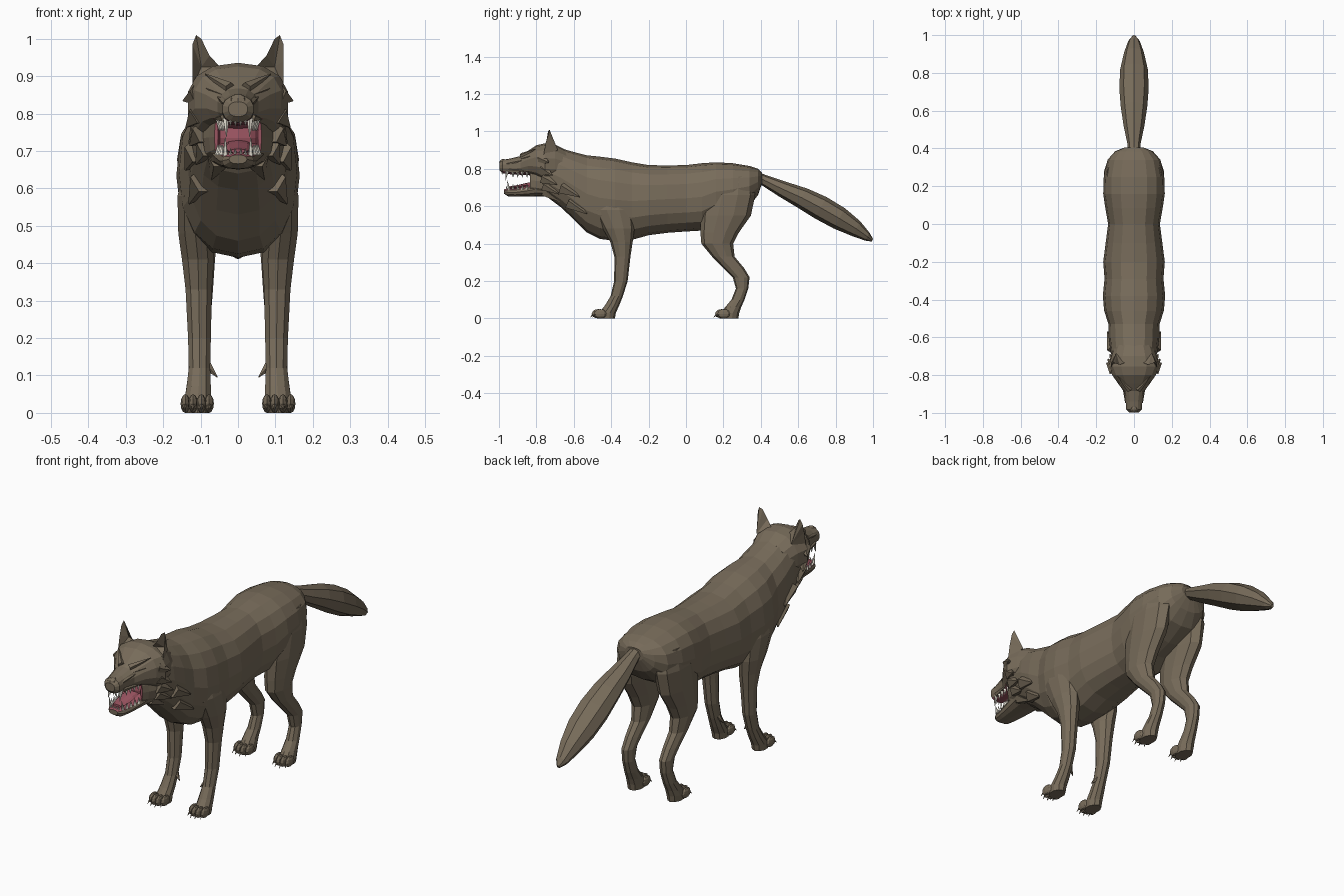
import bpy, bmesh, math
from mathutils import Vector, Matrix


def material(name, rgb):
    m = bpy.data.materials.new(name)
    m.diffuse_color = (*rgb, 1)
    return m


FUR = material("brown_fur", (0.185, 0.148, 0.102))
PINK = material("mouth_pink", (0.33, 0.09, 0.12))
CREAM = material("tooth_cream", (0.80, 0.76, 0.66))


def finish(name, bm, mats=(FUR,), mirror=False, rule=None):
    bmesh.ops.recalc_face_normals(bm, faces=bm.faces)
    bm.normal_update()
    if rule:
        for f in bm.faces:
            f.material_index = int(rule(f.calc_center_median(), f.normal))
    me = bpy.data.meshes.new(name)
    bm.to_mesh(me)
    bm.free()
    ob = bpy.data.objects.new(name, me)
    bpy.context.collection.objects.link(ob)
    for m in mats:
        me.materials.append(m)
    if mirror:
        ob.modifiers.new("mirror", 'MIRROR').use_mirror_merge = False
    return ob


def loft(name, rings, n=12, v=(0, 0, 1), power=1.0, **kw):
    """Skin a tube over rings (x, y, z, half_x, half_v); v is the ring's second axis."""
    bm, v, rows = bmesh.new(), Vector(v), []

    def soft(t):
        return math.copysign(abs(t) ** power, t) if abs(t) > 1e-6 else 0
    for x, y, z, rx, rv in rings:
        row = []
        for k in range(n):
            a = 2 * math.pi * k / n
            row.append(bm.verts.new(Vector((x + rx * soft(math.sin(a)), y, z)) + v * rv * soft(math.cos(a))))
        rows.append(row)
    for r0, r1 in zip(rows, rows[1:]):
        for k in range(n):
            j = (k + 1) % n
            bm.faces.new((r0[k], r0[j], r1[j], r1[k]))
    bm.faces.new(rows[0])
    bm.faces.new(rows[-1])
    return finish(name, bm, **kw)


def spike(bm, base, tip, r, sides=5):
    base, tip = Vector(base), Vector(tip)
    d = tip - base
    rot = d.to_track_quat('Z', 'Y').to_matrix().to_4x4()
    bmesh.ops.create_cone(bm, cap_ends=True, segments=sides, radius1=r, radius2=r * 0.08,
                          depth=d.length, matrix=Matrix.Translation((base + tip) / 2) @ rot)


def blob(bm, c, size, u=8, w=6):
    bmesh.ops.create_uvsphere(bm, u_segments=u, v_segments=w, radius=1,
                              matrix=Matrix.Translation(c) @ Matrix.Diagonal((*size, 1)))


# Torso, chest and neck: y, top, bottom, half width
torso = [(.405, .78, .72, .05), (.385, .80, .66, .10), (.34, .815, .60, .14), (.25, .83, .55, .16),
         (.16, .835, .52, .163), (.085, .83, .47, .152), (0, .82, .465, .137), (-.1, .818, .458, .15),
         (-.2, .82, .445, .163), (-.29, .835, .42, .156), (-.38, .855, .415, .165), (-.46, .865, .425, .158),
         (-.53, .872, .46, .135), (-.60, .89, .53, .134), (-.67, .91, .595, .125), (-.73, .92, .64, .112),
         (-.76, .90, .68, .08)]
loft("torso", [(0, y, (t + b) / 2, w, (t - b) / 2) for y, t, b, w in torso], n=16, power=.88)

# Tail
loft("tail", [(0, .36, .77, .03, .02), (0, .42, .738, .034, .03), (0, .52, .69, .055, .044),
              (0, .62, .645, .07, .057), (0, .72, .592, .078, .065), (0, .82, .535, .073, .062),
              (0, .91, .48, .052, .045), (0, .97, .437, .03, .024), (0, .996, .418, .008, .008)],
     n=8, v=(0, .481, .877))

# Legs: z, x, y, half width, half depth
front = [(.68, .10, -.40, .04, .09), (.58, .117, -.39, .047, .11), (.48, .114, -.36, .048, .085),
         (.41, .107, -.345, .045, .06), (.33, .105, -.34, .037, .043), (.2, .103, -.348, .032, .036),
         (.12, .103, -.37, .030, .033), (.07, .105, -.395, .034, .038), (.03, .108, -.42, .037, .045),
         (0, .108, -.425, .034, .045)]
hind = [(.76, .085, .25, .06, .10), (.66, .10, .235, .063, .135), (.55, .105, .212, .057, .135),
        (.46, .105, .18, .05, .103), (.40, .105, .167, .045, .085), (.33, .103, .20, .038, .06),
        (.27, .103, .255, .033, .055), (.22, .103, .295, .03, .045), (.16, .103, .30, .028, .033),
        (.10, .105, .278, .03, .035), (.06, .107, .252, .034, .043), (.03, .108, .235, .037, .05),
        (0, .108, .23, .034, .05)]
for label, leg, heel in (("front", front, -.425), ("hind", hind, .235)):
    loft(label + "_leg", [(x, y, z, rx, ry) for z, x, y, rx, ry in leg],
         n=10, v=(0, 1, 0), mirror=True)
    # Toes and claws
    bm = bmesh.new()
    for dx, dy in ((-.032, .012), (-.011, 0), (.011, 0), (.032, .012)):
        x, y = .109 + dx, heel - .045 + dy
        blob(bm, (x, y, .025), (.0125, .034, .025))
        spike(bm, (x, y - .022, .026), (x + dx * .1, y - .042, .006), .007, 4)
    finish(label + "_toes", bm, mirror=True)
bm = bmesh.new()
spike(bm, (.082, -.365, .125), (.055, -.375, .095), .013)
finish("dewclaws", bm, mirror=True)

# Skull and muzzle, pink on the palate
loft("head", [(0, -.64, .81, .10, .09), (0, -.70, .825, .122, .105), (0, -.755, .828, .137, .108),
              (0, -.80, .838, .118, .088), (0, -.845, .832, .086, .064), (0, -.885, .818, .056, .05),
              (0, -.94, .813, .044, .042), (0, -.982, .812, .042, .036), (0, -.998, .812, .026, .02)],
     n=14, power=.85, mats=(FUR, PINK),
     rule=lambda c, n: c.y < -.80 and c.y > -.97 and n.z < -.55 and abs(c.x) < .05)

# Lower jaw, pink on its upper surface
loft("lower_jaw", [(0, -.72, .70, .09, .05), (0, -.79, .695, .072, .042), (0, -.85, .682, .06, .03),
                   (0, -.91, .674, .05, .023), (0, -.95, .674, .042, .022), (0, -.972, .678, .024, .012)],
     n=12, power=.85, mats=(FUR, PINK), rule=lambda c, n: c.y < -.78 and n.z > .55)

# Throat lining and tongue
bm = bmesh.new()
blob(bm, (0, -.795, .735), (.06, .035, .058), 10, 6)
finish("throat", bm, mats=(PINK,))
loft("tongue", [(0, -.80, .718, .035, .016), (0, -.86, .712, .036, .011), (0, -.91, .702, .033, .009),
                (0, -.945, .70, .022, .006)], n=8, mats=(PINK,))

# Cheek skin beside the open mouth
loft("mouth_corners", [(.066, -.765, .735, .03, .06), (.062, -.805, .736, .016, .052),
                       (.058, -.835, .738, .005, .045)], n=8, mirror=True, mats=(FUR, PINK),
     rule=lambda c, n: n.x < -.3 or n.y < -.8)

# Teeth
bm = bmesh.new()
spike(bm, (.032, -.955, .787), (.031, -.966, .738), .009)
spike(bm, (.034, -.945, .688), (.034, -.957, .738), .008)
for x in (.007, .02):
    spike(bm, (x, -.98, .788), (x, -.984, .766), .006, 4)
    spike(bm, (x, -.957, .688), (x, -.962, .708), .005, 4)
for i in range(4):
    y = -.925 + i * .025
    spike(bm, (.038 + i * .004, y, .783), (.038 + i * .004, y, .753), .009, 4)
    spike(bm, (.042 + i * .004, y, .69), (.042 + i * .004, y, .718), .008, 4)
finish("teeth", bm, mirror=True, mats=(CREAM,))

# Nose pad
bm = bmesh.new()
blob(bm, (0, -.978, .832), (.026, .021, .021), 8, 6)
finish("nose", bm)

# Frowning brows, lower lids and snarl folds
bm = bmesh.new()
spike(bm, (.022, -.878, .868), (.088, -.805, .906), .017)
spike(bm, (.03, -.885, .846), (.085, -.835, .868), .013)
spike(bm, (.03, -.955, .825), (.055, -.875, .845), .013)
spike(bm, (.035, -.945, .79), (.065, -.835, .785), .013)
finish("brows", bm, mirror=True)

# Ears: hollow front and ridged back
bm = bmesh.new()
rim = [bm.verts.new(p) for p in ((.048, -.735, .925), (.076, -.745, .955), (.098, -.738, 1.0), (.112, -.73, 1.01),
                                 (.122, -.735, .985), (.121, -.75, .94), (.122, -.762, .87), (.085, -.775, .88))]
hollow = bm.verts.new((.098, -.712, .925))
ridge = bm.verts.new((.095, -.685, .90))
for a, b in zip(rim, rim[1:] + rim[:1]):
    bm.faces.new((a, b, hollow))
    bm.faces.new((b, a, ridge))
finish("ears", bm, mirror=True)

# Cheek and neck fur tufts
bm = bmesh.new()
for base, tip, r in (((.105, -.77, .85), (.146, -.735, .835), .035), ((.10, -.765, .80), (.138, -.715, .765), .035),
                     ((.09, -.76, .75), (.128, -.69, .715), .035), ((.08, -.755, .71), (.112, -.68, .665), .032),
                     ((.05, -.755, .68), (.07, -.675, .625), .032), ((.105, -.66, .70), (.14, -.57, .65), .04),
                     ((.09, -.62, .62), (.13, -.53, .56), .04)):
    spike(bm, base, tip, r)
finish("fur_tufts", bm, mirror=True)
